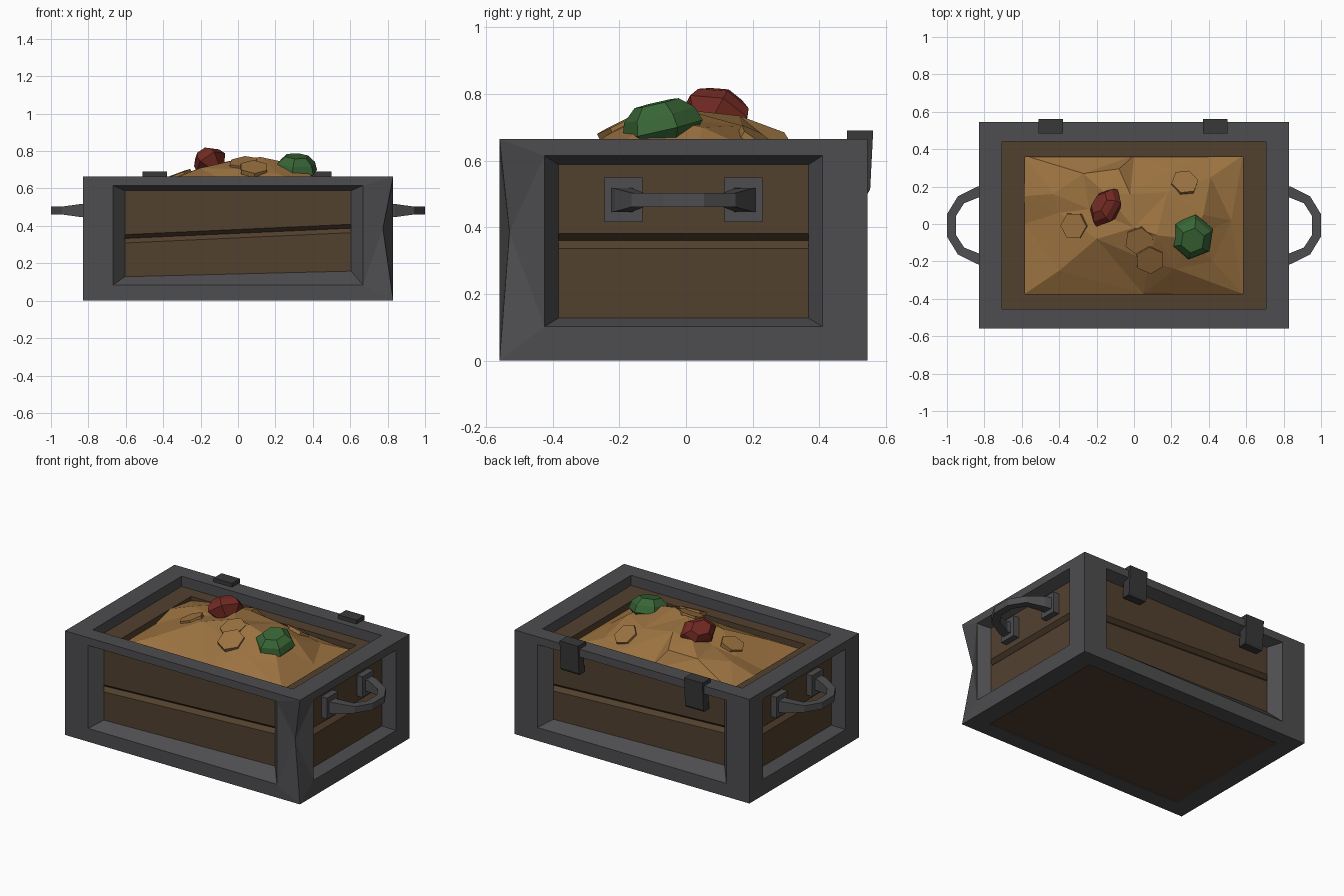
import bpy, bmesh, math
from mathutils import Vector, Matrix, Euler
from mathutils.bvhtree import BVHTree
from mathutils.geometry import delaunay_2d_cdt

if "Cube" in bpy.data.objects:
    bpy.data.objects.remove(bpy.data.objects["Cube"])

CY, HX, HY, TOP, LEDGE = -0.0075, 0.83, 0.5525, 0.665, 0.60


def material(name, rgb):
    m = bpy.data.materials.new(name)
    m.diffuse_color = (*rgb, 1)
    m.use_nodes = True
    m.node_tree.nodes["Principled BSDF"].inputs["Base Color"].default_value = m.diffuse_color
    return m


IRON = material("dark_iron", (0.075, 0.075, 0.08))
HINGE = material("hinge_iron", (0.04, 0.04, 0.042))
WOOD = material("wood", (0.085, 0.052, 0.028))
GOLD = material("gold", (0.33, 0.17, 0.052))
RED = material("red_gem", (0.17, 0.023, 0.016))
GREEN = material("green_gem", (0.04, 0.13, 0.036))


def finish(name, bm, mat):
    bmesh.ops.remove_doubles(bm, verts=bm.verts, dist=1e-4)
    bmesh.ops.recalc_face_normals(bm, faces=bm.faces)
    me = bpy.data.meshes.new(name)
    bm.to_mesh(me)
    bm.free()
    me.materials.append(mat)
    ob = bpy.data.objects.new(name, me)
    bpy.context.collection.objects.link(ob)
    return ob


def loft(bm, rings, caps=True):
    """Bridge equal-length closed rings of points, optionally capping both ends."""
    vs = [[bm.verts.new(p) for p in r] for r in rings]
    for a, b in zip(vs, vs[1:]):
        for i in range(len(a)):
            j = (i + 1) % len(a)
            bm.faces.new((a[i], a[j], b[j], b[i]))
    if caps:
        bm.faces.new(vs[0])
        bm.faces.new(vs[-1])


def wall(k, u, d, z):
    """Point on wall k (0 front, 1 right, 2 back, 3 left): u to the right, d outward."""
    p = Matrix.Rotation(k * math.pi / 2, 3, 'Z') @ Vector((u, -d, z))
    return p + Vector((0, CY, 0))


def rect(x, y, z):
    return [(x, y + CY, z), (-x, y + CY, z), (-x, -y + CY, z), (x, -y + CY, z)]


# iron frame: four bevelled windows, open top and bottom rims
bm = bmesh.new()
for k in range(4):
    long = k % 2 == 0
    L, D, o, i = (HX, HY, 0.667, 0.605) if long else (HY, HX, 0.417, 0.375)
    low, tilt = (.085, .03) if long else (.102, 0.0)
    loft(bm, [
        [wall(k, u, D, z) for u, z in ((-L, 0), (L, 0), (L, TOP), (-L, TOP))],
        [wall(k, u, D, z) for u, z in ((-o, low), (o, low), (o, .615), (-o, .615))],
        [wall(k, u, D - .07, z) for u, z in
         ((-i, .128), (i, .128 + tilt), (i, .588), (-i, .588))]], caps=False)
loft(bm, [rect(HX, HY, TOP), rect(.707, .448, TOP), rect(.707, .448, LEDGE - .01)], caps=False)
loft(bm, [rect(HX, HY, 0), rect(.707, .448, 0), rect(.707, .448, .02)], caps=False)
bmesh.ops.remove_doubles(bm, verts=bm.verts, dist=1e-4)
# dent in the front right corner
edge = next(e for e in bm.edges if all(
    v.co.x > HX - .01 and v.co.y < CY - HY + .01 for v in e.verts))
bmesh.ops.subdivide_edges(bm, edges=[edge], cuts=1)
dent = next(v for v in bm.verts if abs(v.co.z - TOP / 2) < .001)
dent.co = (0.775, -0.53, 0.385)
bmesh.ops.triangulate(bm, faces=list(dent.link_faces))
finish("iron_frame", bm, IRON)

# wooden walls with a V groove between the planks
for k, name in enumerate(("front", "right", "back", "left")):
    long = k % 2 == 0
    L, D, inner = (.72, HY - .07, .367) if long else (.39, HX - .07, .583)
    slope = .05 if long else 0.0
    bm = bmesh.new()
    rings = []
    for u in (-L, L):
        t = slope * u / .605 * .55
        rings.append([wall(k, u, d, z) for d, z in (
            (inner, LEDGE), (D, LEDGE), (D, .381 + t), (D - .025, .36 + t),
            (D, .336 + t), (D, .03), (inner, .03))])
    loft(bm, rings)
    finish(name + "_planks", bm, WOOD)

# wooden floor
bm = bmesh.new()
loft(bm, [rect(.72, .46, .005), rect(.72, .46, .04)])
finish("floor_boards", bm, WOOD)

# hinges on the back rim
for x, side in ((-.445, "left"), (.435, "right")):
    bm = bmesh.new()
    prof = [(.483, .66), (.483, .69), (.562, .69), (.553, .515), (.545, .50),
            (.495, .50), (.505, .62), (.54, .66)]
    loft(bm, [[(x + s, y, z) for y, z in prof] for s in (-.065, .065)])
    finish(side + "_hinge", bm, HINGE)

# handles: faceted bow plus two mounting plates on each end
path = [(.78, .185, .035, .037), (.83, .18, .028, .035), (.925, .137, .025, .021),
        (.976, .055, .024, .021)]
path += [(x, -y, w, h) for x, y, w, h in reversed(path)]
for s, side in ((1, "right"), (-1, "left")):
    bm = bmesh.new()
    rings = []
    for n, (x, y, w, h) in enumerate(path):
        a, b = path[max(n - 1, 0)], path[min(n + 1, len(path) - 1)]
        t = Vector((b[0] - a[0], b[1] - a[1])).normalized()
        rings.append([(s * (x - t.y * w * c), y + t.x * w * c + CY, .482 + h * e)
                      for c, e in ((1, 1), (-1, 1), (-1, -1), (1, -1))])
    loft(bm, rings)
    finish(side + "_handle", bm, IRON)
    for y, end in ((-.18, "front"), (.18, "back")):
        bm = bmesh.new()
        bmesh.ops.create_cube(bm, size=1, matrix=Matrix.Translation(
            (s * .775, y + CY, .483)) @ Matrix.Diagonal((.05, .113, .133, 1)))
        finish(f"{side}_handle_{end}_plate", bm, IRON)

# faceted gold heap: a few peaks joined by triangulation, sunk below the ledge
pts = [(-.585, -.374, .56), (.582, -.374, .56), (.582, .366, .56), (-.585, .366, .57),
       (-.4, -.25, .63), (-.585, 0, .56), (-.585, .15, .60), (-.43, .16, .655),
       (-.4, .06, .64), (-.24, .08, .675), (-.2, -.08, .71), (-.16, .17, .725),
       (-.02, .16, .735), (0, -.02, .755), (.12, -.06, .768), (.08, -.2, .70),
       (.22, -.24, .675), (.3, -.08, .73), (.42, -.2, .65), (.37, .05, .70),
       (.52, .02, .59), (.41, .25, .61), (.18, .17, .705), (-.08, .295, .685),
       (.2, .295, .625), (-.27, .27, .67), (.05, -.374, .57), (0, .366, .57),
       (.42, .366, .56)]
v2, _, tris, *_ = delaunay_2d_cdt([Vector(p[:2]) for p in pts], [], [], 0, 1e-5)
heights = [min(pts, key=lambda p: (Vector(p[:2]) - v).length)[2] for v in v2]
bm = bmesh.new()
vs = [bm.verts.new((v.x, v.y, z)) for v, z in zip(v2, heights)]
for t in tris:
    bm.faces.new([vs[i] for i in t])
bm.normal_update()
tree = BVHTree.FromBMesh(bm)
finish("gold_heap", bm, GOLD)

# loose coins lying on the heap
for n, (x, y, r) in enumerate(((-.32, -.01, .074), (.27, .22, .074),
                               (.03, -.09, .08), (.085, -.19, .08))):
    hit, normal, *_ = tree.ray_cast(Vector((x, y, 2)), Vector((0, 0, -1)))
    rot = Vector((0, 0, 1)).rotation_difference(normal).to_matrix().to_4x4()
    bm = bmesh.new()
    bmesh.ops.create_cone(bm, cap_ends=True, segments=6, radius1=r, radius2=r, depth=.025,
                          matrix=Matrix.Translation(hit) @ rot @ Matrix.Rotation(.5 + n * .2, 4, 'Z'))
    finish(f"coin_{n + 1}", bm, GOLD)


# cut gems: six-sided table, crown, girdle and pavilion
def gem(name, mat, loc, size, rot):
    m = Matrix.LocRotScale(Vector(loc), Euler(rot), Vector(size))
    bm = bmesh.new()
    loft(bm, [[m @ Vector((r * math.sin(i * math.pi / 3), r * math.cos(i * math.pi / 3), z))
               for i in range(6)] for r, z in ((.55, 1), (.88, .55), (1, 0), (.5, -.8))])
    finish(name, bm, mat)


gem("green_gem", GREEN, (.31, -.07, .695), (.12, .125, .08), (.22, .08, -.15))
gem("red_gem", RED, (-.145, .085, .738), (.087, .115, .07), (-.1, -.8, -.45))
